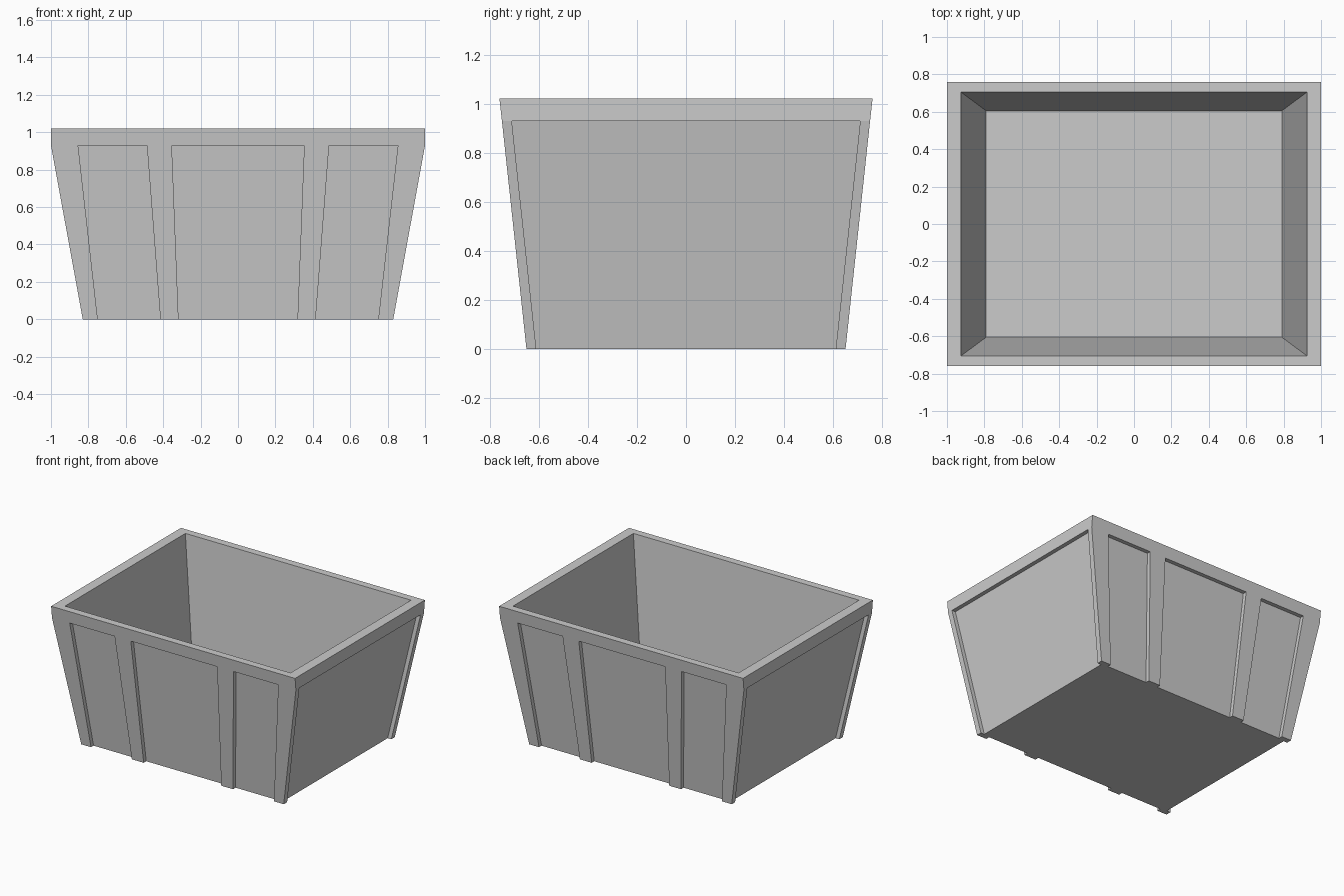
import bpy, bmesh

if "Cube" in bpy.data.objects:
    bpy.data.objects.remove(bpy.data.objects["Cube"])

RIM, LEDGE, FLOOR, DEPTH = 1.02, 0.93, 0.02, 0.03


def make_object(name, bm):
    bmesh.ops.recalc_face_normals(bm, faces=bm.faces[:])
    mesh = bpy.data.meshes.new(name)
    bm.to_mesh(mesh)
    bm.free()
    obj = bpy.data.objects.new(name, mesh)
    bpy.context.collection.objects.link(obj)
    return obj


def loft(bm, rings):
    """Closed solid through a stack of four-point rings."""
    rings = [[bm.verts.new(p) for p in ring] for ring in rings]
    for a, b in zip(rings, rings[1:]):
        for i in range(4):
            j = (i + 1) % 4
            bm.faces.new((a[i], a[j], b[j], b[i]))
    bm.faces.new(rings[0])
    bm.faces.new(rings[-1])


def rect(x, y, z):
    return [(-x, -y, z), (x, -y, z), (x, y, z), (-x, y, z)]


def panel(bm, lo, hi, face, place):
    """Recess cutter: lo/hi are the edge positions at the base and ledge,
    face is the wall distance at the base and ledge."""
    rings = []
    for z in (-0.1, LEDGE):
        t = z / LEDGE
        a, b, f = (p[0] + (p[1] - p[0]) * t for p in (lo, hi, face))
        f -= DEPTH
        rings.append([place(a, f, z), place(b, f, z),
                      place(b, 1.3, z), place(a, 1.3, z)])
    loft(bm, rings)


# Tapered bin: outside up to the rim, then down the inside to the floor
bm = bmesh.new()
loft(bm, [rect(0.83, 0.65, 0), rect(1.0, 0.75, LEDGE), rect(1.0, 0.76, RIM),
          rect(0.925, 0.705, RIM), rect(0.79, 0.605, FLOOR)])
bin_body = make_object("bin_body", bm)

# Recessed panels: three on front and back, one on each end
bm = bmesh.new()
for s in (-1, 1):
    def on_long(u, f, z): return (u, s * f, z)
    def on_end(u, f, z): return (s * f, u, z)
    for lo, hi in (((-0.75, -0.855), (-0.415, -0.487)),
                   ((-0.318, -0.354), (0.318, 0.354)),
                   ((0.415, 0.487), (0.75, 0.855))):
        panel(bm, lo, hi, (0.65, 0.75), on_long)
    panel(bm, (-0.61, -0.71), (0.61, 0.71), (0.83, 1.0), on_end)
cutter = make_object("panel_cutter", bm)
cutter.hide_render = True

cut = bin_body.modifiers.new("panels", 'BOOLEAN')
cut.operation = 'DIFFERENCE'
cut.solver = 'EXACT'
cut.object = cutter
bpy.context.view_layer.objects.active = bin_body
bpy.ops.object.modifier_apply(modifier=cut.name)
bpy.data.objects.remove(cutter)
